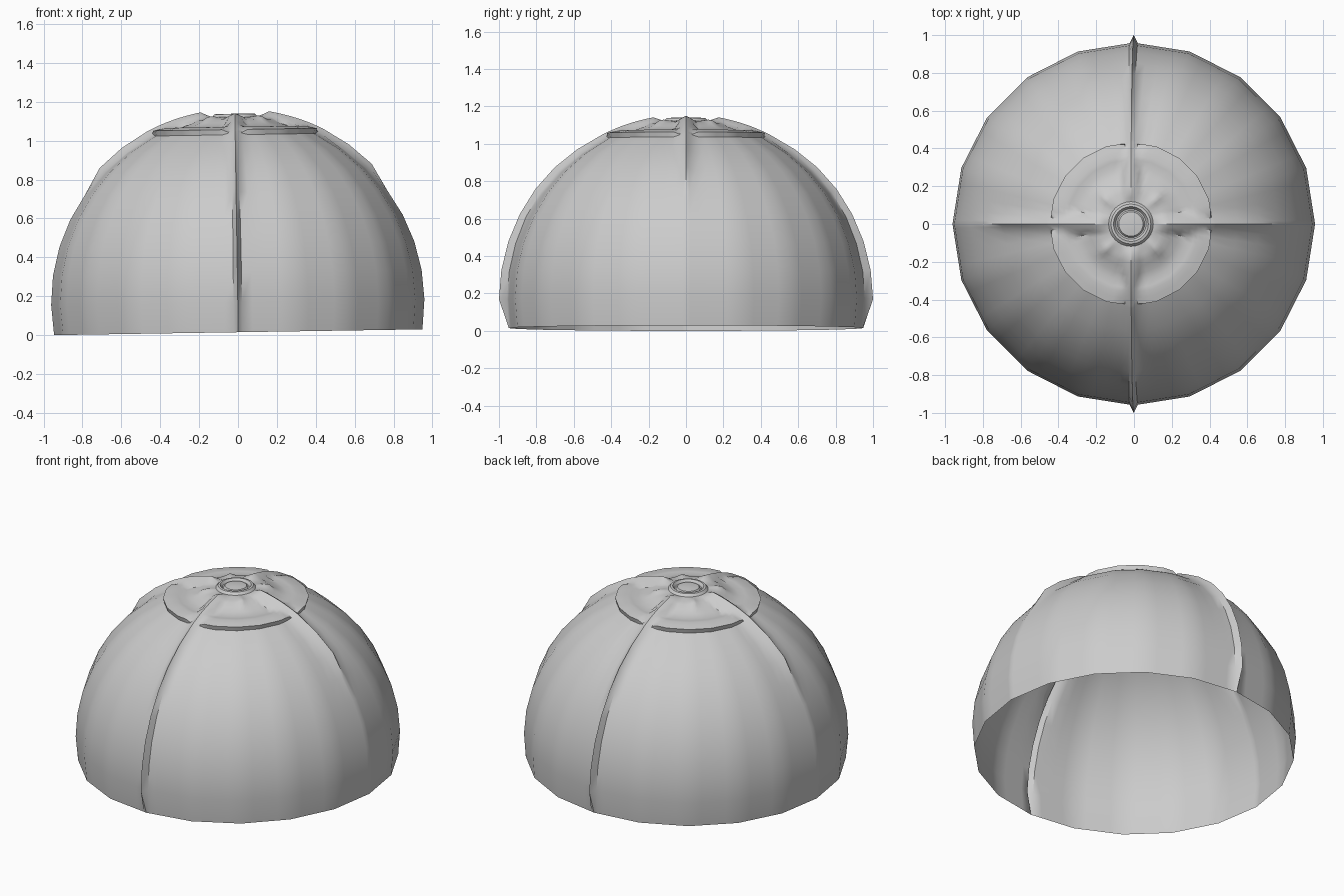
import bpy, bmesh, math
from mathutils import Matrix

cube = bpy.data.objects.get("Cube")
if cube:
    bpy.data.objects.remove(cube, do_unlink=True)

R, CZ = 0.96, 0.17          # dome radius and height of its centre
SIDES = 20                  # coarse polygon outline

grey = bpy.data.materials.new("plain grey")
grey.use_nodes = True
grey.diffuse_color = (0.6, 0.6, 0.6, 1)
grey.node_tree.nodes["Principled BSDF"].inputs["Base Color"].default_value = (0.6, 0.6, 0.6, 1)


def interp(x, pts):
    """Piecewise linear curve through sorted points."""
    if x <= pts[0][0]:
        return pts[0][1]
    for (x0, y0), (x1, y1) in zip(pts, pts[1:]):
        if x <= x1:
            return y0 + (y1 - y0) * (x - x0) / (x1 - x0)
    return pts[-1][1]


def chord(deg):
    """Keep in-between columns on the straight sides of the outline polygon."""
    half = 180 / SIDES
    return math.cos(math.radians(half)) / math.cos(math.radians(deg % (2 * half) - half))


def ridge(r, z, deg):
    """Raised seams: long ones at front and back, short ones at the sides."""
    off = (deg + 45) % 90 - 45
    lat = abs(r * math.sin(math.radians(off)))
    along_y = round(deg / 90) % 2 == 1
    if along_y:
        height = interp(z, [(0.02, 0), (0.16, 0.04), (0.8, 0.037), (1.0, 0.027)])
        width = interp(r, [(0.2, 0.055), (0.42, 0.05), (0.6, 0.022), (1, 0.021)])
    else:
        height = interp(r, [(0.45, 0.034), (0.68, 0.03), (0.75, 0)])
        width = interp(r, [(0.2, 0.055), (0.42, 0.05), (0.75, 0.022)])
    return height * max(0, 1 - lat / width) ** 0.9


def crown(r, deg):
    """Rim pads, shallow pockets and short diagonal ribs between the seams."""
    off = abs((deg + 45) % 90 - 45)
    pad = interp(off, [(5, 0), (9, 1)])
    rim = interp(r, [(0.33, 0), (0.36, 0.012), (0.42, 0.027), (0.424, 0)])
    pocket = interp(r, [(0.2, 0), (0.24, -0.013), (0.31, -0.013), (0.34, 0)])
    diag = abs(r * math.sin(math.radians(45 - off)))
    rib = interp(r, [(0.12, 0.012), (0.2, 0.014), (0.25, 0)]) * max(0, 1 - diag / 0.035)
    return pad * (rim + pocket) + rib


# Columns around the dome, with extra ones beside each seam
angles = sorted({i * 4.5 for i in range(80)} |
                {(q + s) % 360 for q in (0, 90, 180, 270) for s in (-1.3, 1.3)})

# Rows from the open bottom up to the crown
rows = []
for el in (-9.3, 0, 9, 18, 27, 36, 45, 54, 63):
    a = math.radians(el)
    rows.append((R * math.cos(a), CZ + R * math.sin(a)))
for r in (0.425, 0.42, 0.39, 0.36, 0.34, 0.31, 0.27, 0.23, 0.2, 0.17, 0.14):
    rows.append((r, CZ + math.sqrt(R * R - r * r)))
# Centre button: collar, groove and slightly domed cap
rows += [(0.118, 1.122), (0.105, 1.137), (0.092, 1.139), (0.08, 1.122),
         (0.072, 1.122), (0.064, 1.133), (0.03, 1.137)]

bm = bmesh.new()
grid = []
for r, z in rows:
    ring = []
    for deg in angles:
        a = math.radians(deg)
        push = 0
        if r > 0.13:
            push = ridge(r, z, deg)
            if r < 0.43:
                push = max(push, crown(r, deg)) if push > 0.003 else crown(r, deg)
        if r < 0.15:
            push *= 0.4
        k = chord(deg) if r > 0.13 else 1
        rr = r * k + push * r / R
        ring.append(bm.verts.new((rr * math.cos(a), rr * math.sin(a), z + push * (z - CZ) / R)))
    grid.append(ring)

n = len(angles)
for low, high in zip(grid, grid[1:]):
    for i in range(n):
        j = (i + 1) % n
        bm.faces.new((low[i], low[j], high[j], high[i]))
tip = bm.verts.new((0, 0, 1.138))
for i in range(n):
    bm.faces.new((grid[-1][i], grid[-1][(i + 1) % n], tip))

# The whole shell leans very slightly to one side
bmesh.ops.rotate(bm, verts=bm.verts, cent=(0, 0, 0.1), matrix=Matrix.Rotation(math.radians(-0.9), 3, 'Y'))
low = min(v.co.z for v in bm.verts)
bmesh.ops.translate(bm, verts=bm.verts, vec=(0, 0, -low))

mesh = bpy.data.meshes.new("dome_shell")
bm.to_mesh(mesh)
bm.free()
mesh.materials.append(grey)
dome = bpy.data.objects.new("dome_shell", mesh)
bpy.context.collection.objects.link(dome)

bpy.ops.object.select_all(action='DESELECT')
dome.select_set(True)
bpy.context.view_layer.objects.active = dome
bpy.ops.object.shade_smooth_by_angle(angle=math.radians(40))
